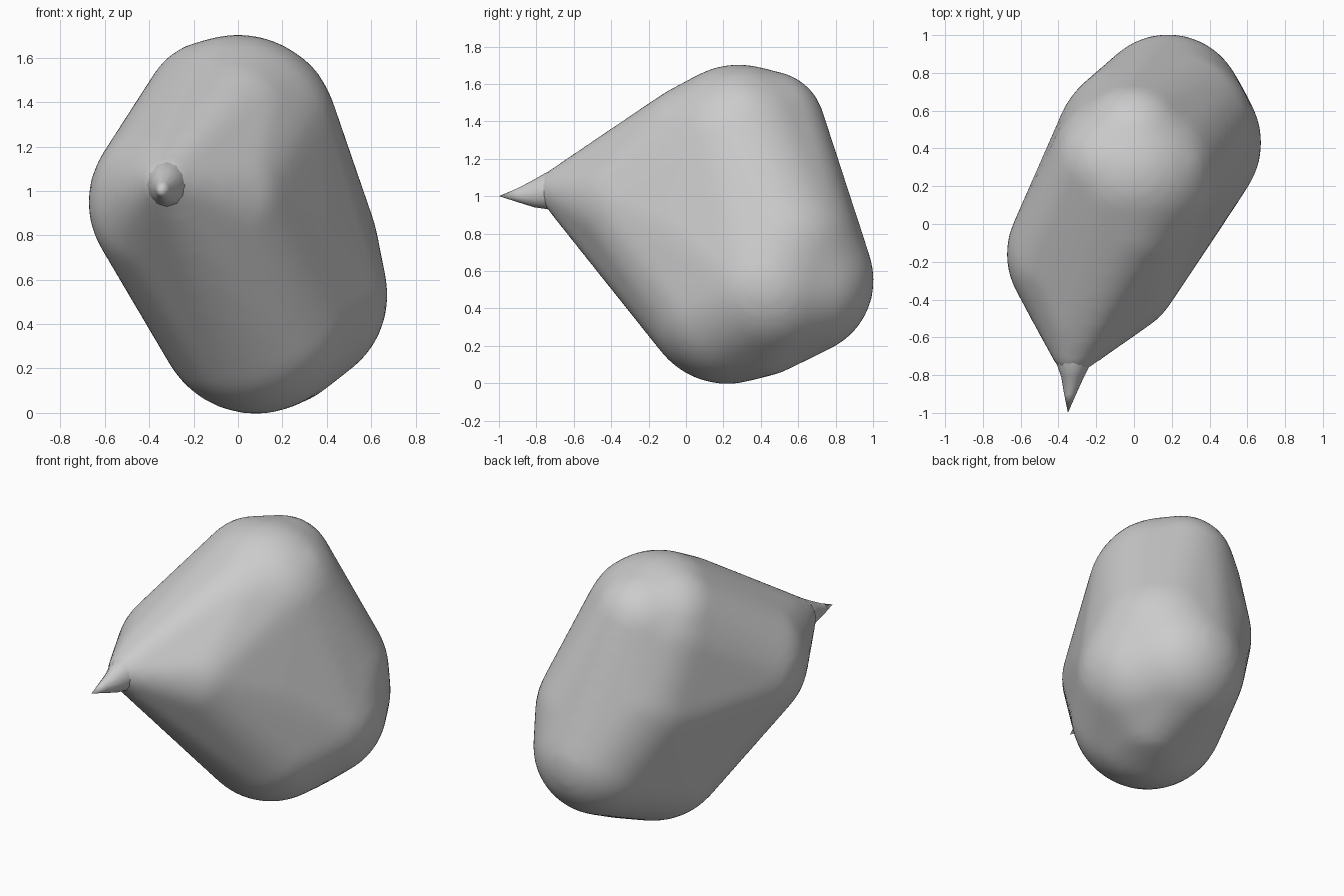
import bpy
import bmesh
import math
from mathutils import Matrix, Vector

cube = bpy.data.objects.get("Cube")
if cube:
    bpy.data.objects.remove(cube, do_unlink=True)

grey = bpy.data.materials.new("stone_grey")
grey.use_nodes = True
colour = (0.6, 0.6, 0.6, 1)
grey.diffuse_color = colour
for node in grey.node_tree.nodes:
    if node.type == 'BSDF_PRINCIPLED':
        node.inputs["Base Color"].default_value = colour


def finish(bm, name):
    """Turn a bmesh into a smooth shaded grey object."""
    bmesh.ops.recalc_face_normals(bm, faces=bm.faces[:])
    for face in bm.faces:
        face.smooth = True
    mesh = bpy.data.meshes.new(name)
    bm.to_mesh(mesh)
    bm.free()
    mesh.materials.append(grey)
    obj = bpy.data.objects.new(name, mesh)
    bpy.context.collection.objects.link(obj)
    return obj


# Body: one skin stretched over rounded lobes (centre, radius)
lobes = {
    "crown": ((0, 0.28, 1.25), 0.455),
    "crown_back": ((0, 0.44, 1.365), 0.305),
    "crown_left": ((0.12, 0.3, 1.36), 0.295),
    "crown_right": ((-0.11, 0.31, 1.365), 0.315),
    "brow": ((-0.02, 0.05, 1.28), 0.32),
    "upper_back": ((0.2, 0.5, 0.73), 0.435),
    "rump": ((0.18, 0.6, 0.55), 0.405),
    "hip": ((0.255, 0.43, 0.53), 0.42),
    "left_flank": ((0.05, 0.1, 0.8), 0.405),
    "right_flank": ((0.03, 0.41, 0.9), 0.45),
    "sole": ((0.2, 0.4, 0.335), 0.3),
    "base": ((0.08, 0.22, 0.445), 0.45),
    "cheek": ((-0.27, -0.16, 0.95), 0.405),
    "chest": ((-0.1, -0.25, 0.95), 0.34),
    "muzzle": ((-0.27, -0.45, 1.02), 0.25),
    "neck": ((-0.32, -0.68, 1.035), 0.115),
}
bm = bmesh.new()
for centre, radius in lobes.values():
    bmesh.ops.create_icosphere(bm, subdivisions=4, radius=radius,
                               matrix=Matrix.Translation(centre))
bmesh.ops.delete(bm, geom=bm.edges[:], context='EDGES_FACES')
bmesh.ops.convex_hull(bm, input=bm.verts[:])
loose = [v for v in bm.verts if not v.link_faces]
bmesh.ops.delete(bm, geom=loose, context='VERTS')
body = finish(bm, "body")

remesh = body.modifiers.new("even_skin", 'REMESH')
remesh.mode = 'VOXEL'
remesh.voxel_size = 0.03
remesh.use_smooth_shade = True
smooth = body.modifiers.new("soften", 'SMOOTH')
smooth.factor = 0.5
smooth.iterations = 6

# Pointed tip: flared rings (centre, half width, half height) closing to a point
rings = [
    ((-0.31, -0.62, 1.03), 0.11, 0.12),
    ((-0.32, -0.74, 1.03), 0.09, 0.1),
    ((-0.325, -0.81, 1.015), 0.06, 0.075),
    ((-0.338, -0.9, 1.005), 0.032, 0.037),
]
SIDES = 12
bm = bmesh.new()
loops = []
for centre, wide, high in rings:
    loop = []
    for i in range(SIDES):
        a = math.tau * i / SIDES
        offset = Vector((wide * math.cos(a), 0, high * math.sin(a)))
        loop.append(bm.verts.new(Vector(centre) + offset))
    loops.append(loop)
point = bm.verts.new((-0.35, -1, 1))
for i in range(SIDES):
    j = (i + 1) % SIDES
    for a, b in zip(loops, loops[1:]):
        bm.faces.new((a[i], a[j], b[j], b[i]))
    bm.faces.new((loops[-1][i], loops[-1][j], point))
bm.faces.new(loops[0])
finish(bm, "pointed_tip")
